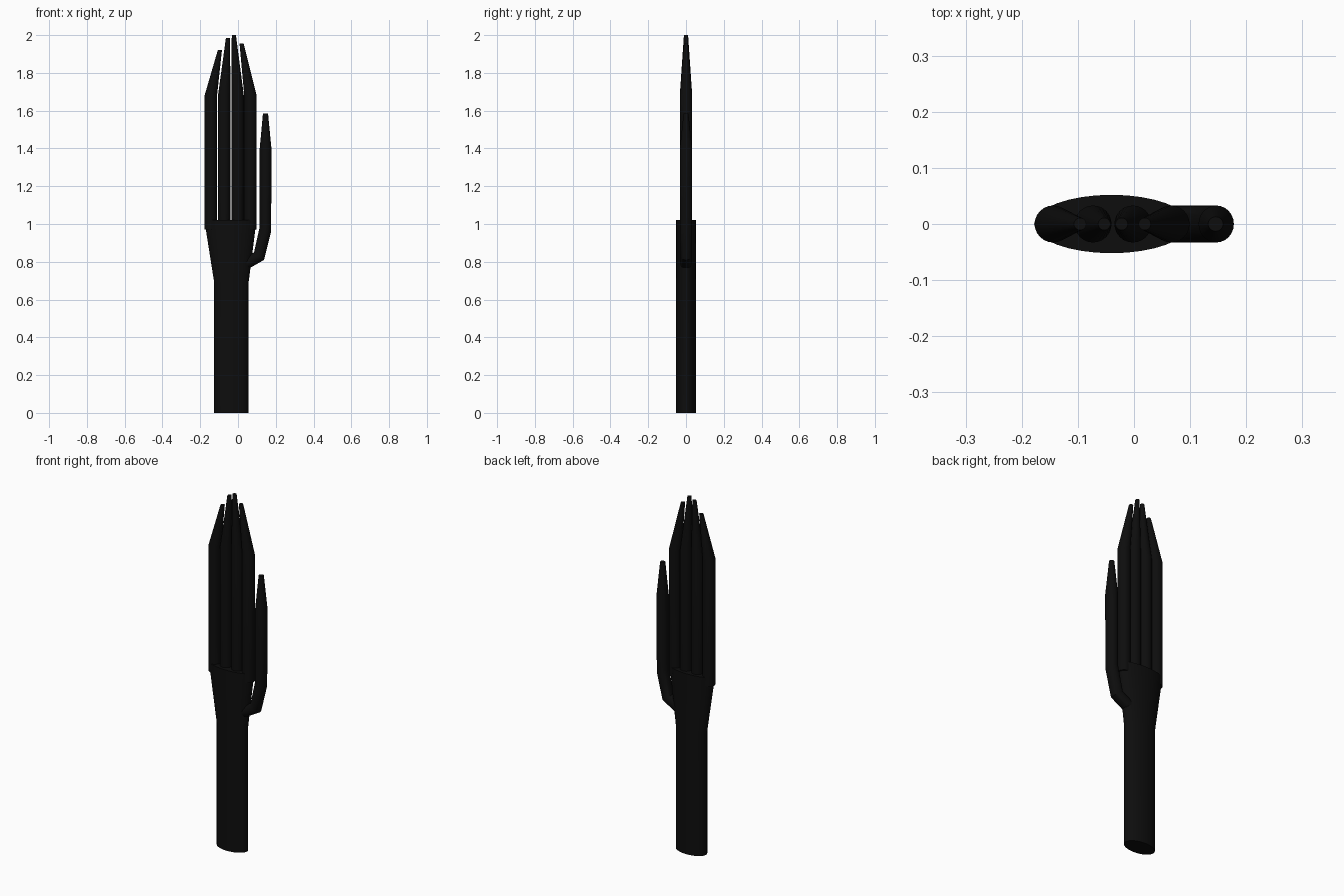
import bpy, bmesh, math
from mathutils import Vector

old = bpy.data.objects.get("Cube")
if old:
    bpy.data.objects.remove(old, do_unlink=True)

black = bpy.data.materials.new("matte_black")
black.use_nodes = True
black.diffuse_color = (0.004, 0.004, 0.004, 1)
black.node_tree.nodes["Principled BSDF"].inputs["Base Color"].default_value = (0.004, 0.004, 0.004, 1)


def loft(name, sections, sides=24):
    """Skin ellipses, each given by its left and right ends (x, z) and half depth."""
    bm = bmesh.new()
    rings = []
    for (x0, z0), (x1, z1), depth in sections:
        mid = Vector(((x0 + x1) / 2, 0, (z0 + z1) / 2))
        half = Vector((x1, 0, z1)) - mid
        ring = []
        for i in range(sides):
            a = math.tau * i / sides
            ring.append(bm.verts.new(mid + half * math.cos(a) + Vector((0, depth * math.sin(a), 0))))
        rings.append(ring)
    for low, high in zip(rings, rings[1:]):
        for i in range(sides):
            j = (i + 1) % sides
            bm.faces.new((low[i], low[j], high[j], high[i]))
    bm.faces.new(rings[0][::-1])
    bm.faces.new(rings[-1])
    bmesh.ops.recalc_face_normals(bm, faces=bm.faces)
    mesh = bpy.data.meshes.new(name)
    bm.to_mesh(mesh)
    bm.free()
    mesh.materials.append(black)
    obj = bpy.data.objects.new(name, mesh)
    bpy.context.collection.objects.link(obj)
    bpy.ops.object.select_all(action="DESELECT")
    obj.select_set(True)
    bpy.context.view_layer.objects.active = obj
    bpy.ops.object.shade_smooth_by_angle(angle=math.radians(30))
    return obj


def level(x, z, rx, ry):
    return ((x - rx, z), (x + rx, z), ry)


# Forearm flaring into the flat-topped palm
loft("forearm_and_palm", [
    level(-0.035, 0, 0.091, 0.052),
    level(-0.035, 0.69, 0.091, 0.052),
    level(-0.040, 1.02, 0.138, 0.052),
], 32)

# Four straight fingers with tapered, leaning tips: base x, tip x, tip height
fingers = {
    "little_finger": (-0.144, -0.096, 1.92),
    "ring_finger": (-0.073, -0.053, 1.985),
    "middle_finger": (-0.002, -0.022, 2.0),
    "index_finger": (0.066, 0.019, 1.955),
}
for name, (x, tip_x, tip_z) in fingers.items():
    loft(name, [
        level(x, 0.97, 0.033, 0.033),
        level(x, 1.68, 0.033, 0.033),
        level(tip_x, tip_z, 0.011, 0.011),
    ])

# Thumb bending out of the palm and then upright
loft("thumb", [
    ((0.03, 0.82), (0.03, 0.748), 0.033),
    ((0.085, 0.85), (0.138, 0.81), 0.033),
    ((0.115, 0.985), (0.175, 0.96), 0.033),
    ((0.115, 1.40), (0.178, 1.39), 0.033),
    ((0.132, 1.585), (0.159, 1.585), 0.013),
])
